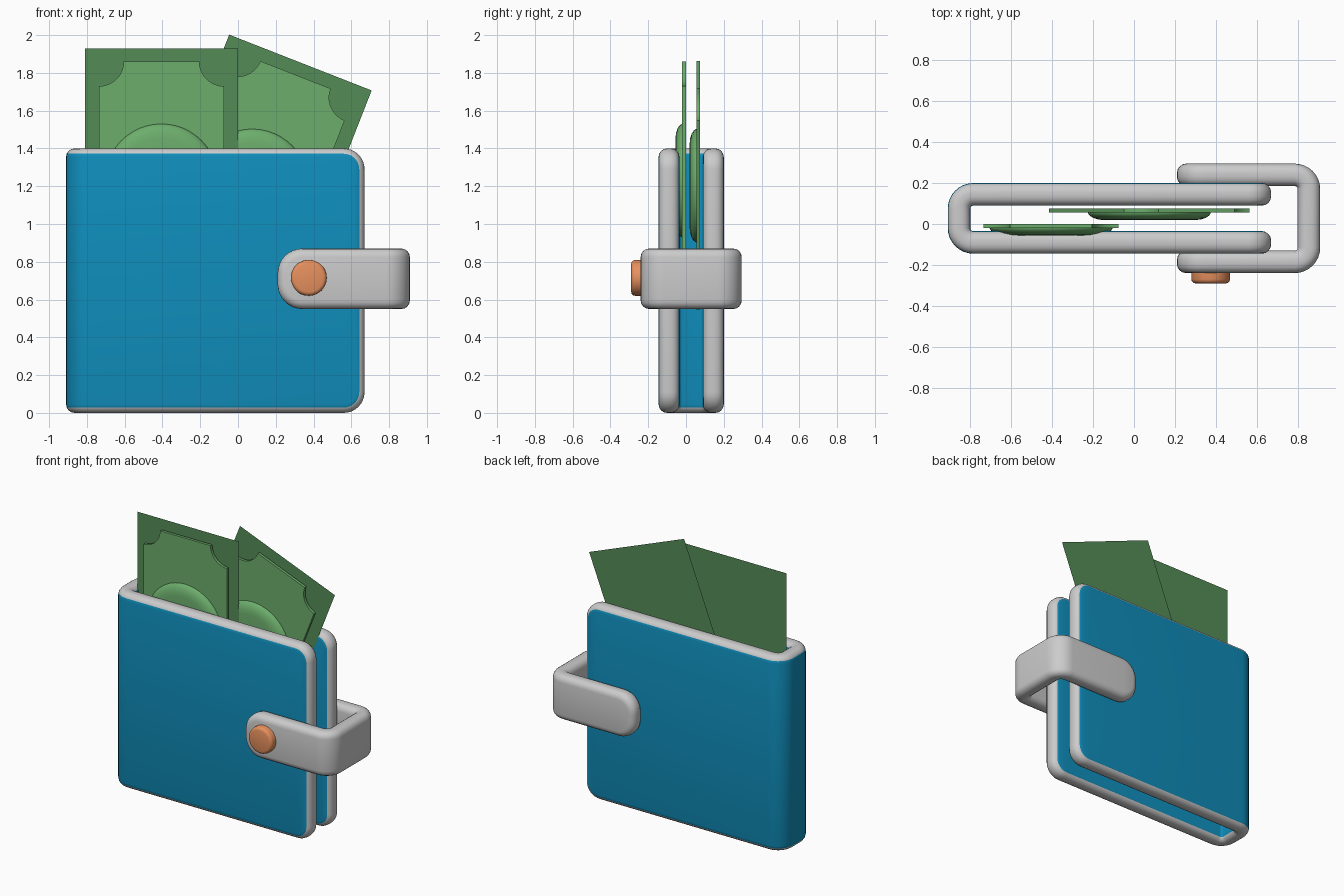
import bpy, bmesh
from math import sin, cos, pi, radians

if "Cube" in bpy.data.objects:
    bpy.data.objects.remove(bpy.data.objects["Cube"])


def material(name, rgb):
    m = bpy.data.materials.new(name)
    m.diffuse_color = (*rgb, 1)
    m.use_nodes = True
    m.node_tree.nodes["Principled BSDF"].inputs["Base Color"].default_value = m.diffuse_color
    return m


BLUE = material("blue_leather", (0.005, 0.27, 0.5))
GREY = material("grey_trim", (0.8, 0.8, 0.8))
ORANGE = material("orange_button", (0.8, 0.28, 0.11))
DARK = material("dark_green", (0.09, 0.26, 0.095))
LIGHT = material("light_green", (0.15, 0.42, 0.15))


def finish(bm, name, mats):
    bmesh.ops.recalc_face_normals(bm, faces=bm.faces[:])
    me = bpy.data.meshes.new(name)
    bm.to_mesh(me)
    bm.free()
    for m in mats:
        me.materials.append(m)
    ob = bpy.data.objects.new(name, me)
    bpy.context.collection.objects.link(ob)
    bpy.ops.object.select_all(action='DESELECT')
    ob.select_set(True)
    bpy.context.view_layer.objects.active = ob
    bpy.ops.object.shade_smooth_by_angle(angle=radians(35))
    return ob


# Flat rounded slab, bevelled, then folded into a U shape
def folded_strip(name, x_end, side, a, h, z0, z1, corner, mats,
                 yc=0.0275, t=0.055, r=0.07, bevel=0.045, n=8):
    q, b = pi / 2 * r, 2 * h - 2 * r
    length = 2 * (a + q) + b
    cols = [(corner * (1 - cos(i * pi / 2 / n)), corner * (1 - sin(i * pi / 2 / n)))
            for i in range(n + 1)]
    cols += [(a + q * i / n, 0) for i in range(n + 1)]
    cols += [(length - s, e) for s, e in reversed(cols)]

    bm = bmesh.new()
    rings = [[bm.verts.new(p) for p in ((s, -t, z0 + e), (s, t, z0 + e),
                                        (s, t, z1 - e), (s, -t, z1 - e))]
             for s, e in cols]
    for A, B in zip(rings, rings[1:]):
        for k in range(4):
            j = (k + 1) % 4
            bm.faces.new((A[k], A[j], B[j], B[k]))
    bm.faces.new(rings[0])
    bm.faces.new(rings[-1])
    bmesh.ops.recalc_face_normals(bm, faces=bm.faces[:])
    sharp = [e for e in bm.edges if e.calc_face_angle(0) > radians(50)]
    bmesh.ops.bevel(bm, geom=sharp, offset=bevel, segments=4, profile=0.5,
                    affect='EDGES', clamp_overlap=False)
    bm.normal_update()
    if len(mats) > 1:
        for f in bm.faces:
            f.material_index = 1 if abs(f.normal.y) < 0.9 else 0

    for v in bm.verts:
        s, d = v.co.x, v.co.y
        flip = s > length / 2
        if flip:
            s = length - s
        if s < a:
            u, w = s, -h - d
        elif s < a + q:
            p = (s - a) / r
            u, w = a + (r + d) * sin(p), -h + r - (r + d) * cos(p)
        else:
            u, w = a + r + d, -h + r + s - a - q
        v.co.x = x_end + side * u
        v.co.y = yc + (-w if flip else w)
    return finish(bm, name, mats)


# Round part turned about a front-to-back axis; profile is (radius, y)
def turned(name, profile, cx, cz, mat, n=48):
    bm = bmesh.new()
    rings = [[bm.verts.new((cx + r * cos(2 * pi * i / n), y, cz + r * sin(2 * pi * i / n)))
              for i in range(n)] for r, y in profile]
    for A, B in zip(rings, rings[1:]):
        for i in range(n):
            j = (i + 1) % n
            bm.faces.new((A[i], A[j], B[j], B[i]))
    bm.faces.new(rings[0])
    bm.faces.new(rings[-1])
    return finish(bm, name, [mat])


# Flat outline tilted about its centre, optionally given thickness
def flat_plate(name, outline, cx, cz, tilt, ys, mat):
    bm = bmesh.new()
    c, s = cos(tilt), sin(tilt)
    loops = [[bm.verts.new((cx + x * c + z * s, y, cz - x * s + z * c)) for x, z in outline]
             for y in ys]
    for lp in loops:
        bm.faces.new(lp)
    n = len(outline)
    if len(loops) == 2:
        A, B = loops
        for i in range(n):
            j = (i + 1) % n
            bm.faces.new((A[i], A[j], B[j], B[i]))
    return finish(bm, name, [mat])


# Banknote: backing sheet, notched raised panel and round medallion
def banknote(name, cx, cz, y, tilt):
    W, H = 0.405, 0.70
    flat_plate(name + "_sheet", [(-W, -H), (W, -H), (W, H), (-W, H)],
               cx, cz, tilt, [y + 0.014], DARK)
    w, h, r, n = 0.33, 0.63, 0.13, 10
    outline = []
    for sx, sz, start in ((1, 1, 180), (-1, 1, 270), (-1, -1, 0), (1, -1, 90)):
        # each notch runs clockwise about its corner
        for i in range(n + 1):
            ang = radians(start + 90 - 90 * i / n)
            outline.append((sx * w + r * cos(ang), sz * h + r * sin(ang)))
    flat_plate(name + "_panel", outline, cx, cz, tilt, [y - 0.02, y], LIGHT)
    turned(name + "_medallion",
           [(0.30, y - 0.01), (0.30, y - 0.022), (0.292, y - 0.034), (0.275, y - 0.045),
            (0.25, y - 0.053), (0.22, y - 0.056)], cx, cz, LIGHT)


# Wallet body and closing strap
folded_strip("wallet_body", 0.67, -1, 1.455, 0.1175, 0.0, 1.4, 0.11, [BLUE, GREY])
folded_strip("closing_strap", 0.21, 1, 0.575, 0.2125, 0.55, 0.87, 0.13, [GREY])

# Snap button
turned("snap_button", [(0.095, -0.22), (0.095, -0.27), (0.092, -0.28), (0.085, -0.287),
                       (0.075, -0.29)], 0.375, 0.715, ORANGE)

# Banknotes
banknote("front_banknote", -0.405, 1.23, 0.0, 0)
banknote("rear_banknote", 0.075, 1.203, 0.075, radians(21.4))
